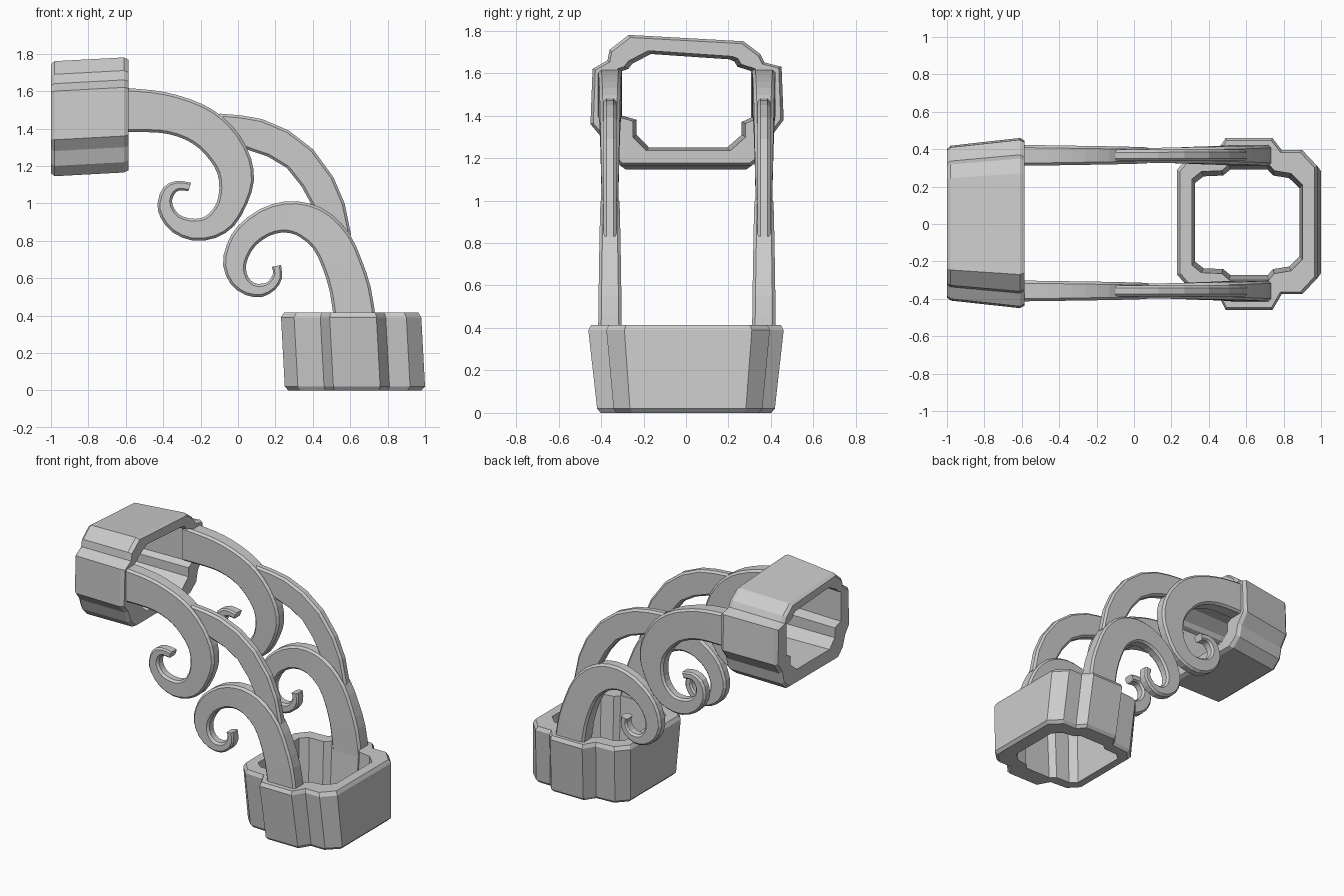
import bpy, bmesh
from mathutils import Vector

if "Cube" in bpy.data.objects:
    bpy.data.objects.remove(bpy.data.objects["Cube"])


def loft(name, rings, loop):
    """Skin equal-length rings of points; loop joins last ring to first, else caps the ends."""
    bm = bmesh.new()
    vs = [[bm.verts.new(p) for p in r] for r in rings]
    n, m = len(rings[0]), len(rings)
    for i in range(m if loop else m - 1):
        a, b = vs[i], vs[(i + 1) % m]
        for j in range(n):
            k = (j + 1) % n
            bm.faces.new((a[j], a[k], b[k], b[j]))
    if not loop:
        bm.faces.new(vs[0])
        bm.faces.new(vs[-1])
    bmesh.ops.recalc_face_normals(bm, faces=bm.faces)
    me = bpy.data.meshes.new(name)
    bm.to_mesh(me)
    bm.free()
    ob = bpy.data.objects.new(name, me)
    bpy.context.collection.objects.link(ob)
    return ob


def scaled(pts, c, su, sv, du=0.0):
    return [(c[0] + (u - c[0]) * su + du, c[1] + (v - c[1]) * sv) for u, v in pts]


def collar(name, outer, inner_near, inner_far, c, shift, place):
    """Hollow socket: u is the in-plane direction, v is across (y), t runs far end 0 to mouth 0.41."""
    far = scaled(outer, c, 1, 0.91, shift)
    mid = (c[0] + shift, c[1])
    levels = [(inner_far, 0.0), (scaled(far, mid, 0.95, 0.96), 0.0), (far, 0.02),
              (outer, 0.39), (scaled(outer, c, 0.96, 0.97), 0.415), (inner_near, 0.415)]
    loft(name, [[place(u, v, t) for u, v in pts] for pts, t in levels], True)


def both_sides(half):
    return half + [(u, -v + (0.02 if v < 0.45 else 0)) for u, v in reversed(half)]


# Standing lower collar: (x, y) outline
low_out = both_sides([(.23, .29), (.30, .37), (.44, .38), (.49, .46),
                      (.74, .46), (.79, .395), (.90, .395), (.98, .31)])
low_in = both_sides([(.31, .24), (.36, .28), (.47, .285), (.51, .32),
                     (.72, .32), (.75, .285), (.84, .27), (.90, .21)])
lc = (.61, 0)
collar("lower_collar", low_out, low_in, scaled(low_in, lc, .95, .91), lc, 0.02,
       lambda u, v, t: (u, v, t))

# Sideways upper collar: (z, y) outline
up_out = [(1.165, .31), (1.22, .38), (1.30, .40), (1.38, .46),
          (1.63, .45), (1.65, .37), (1.69, .35), (1.75, .27),
          (1.78, -.27), (1.71, -.36), (1.66, -.37), (1.62, -.44),
          (1.36, -.45), (1.30, -.40), (1.22, -.37), (1.165, -.31)]
up_in = [(1.25, .20), (1.31, .27), (1.37, .27), (1.39, .315),
         (1.61, .315), (1.63, .25), (1.655, .235), (1.665, .21),
         (1.69, -.17), (1.645, -.26), (1.62, -.28), (1.61, -.31),
         (1.40, -.31), (1.38, -.24), (1.31, -.24), (1.25, -.18)]
uc = (1.47, 0)
collar("upper_collar", up_out, scaled(up_in, uc, 1.07, 1.04), scaled(up_in, uc, 1, .97), uc, -0.02,
       lambda u, v, t: (-1 + t, v, u))


def smooth(pts, cuts=2):
    """Catmull-Rom refinement of a point list."""
    p = [Vector(q) for q in pts]
    p = [p[0] * 2 - p[1]] + p + [p[-1] * 2 - p[-2]]
    out = []
    for a, b, c, d in zip(p, p[1:], p[2:], p[3:]):
        for k in range(cuts):
            t = k / cuts
            out.append(0.5 * (2 * b + (c - a) * t + (2 * a - 5 * b + 4 * c - d) * t * t
                              + (3 * b - a - 3 * c + d) * t ** 3))
    return out + [p[-2]]


def strap(name, pairs, y, h0, h1, cuts=2):
    """Flat bar with chamfered edges; each row is outer x, z, inner x, z."""
    rows = smooth(pairs, cuts)
    rings = []
    for i, r in enumerate(rows):
        h = h0 + (h1 - h0) * min(1, 1.8 * i / (len(rows) - 1))
        o, n = Vector((r[0], r[1])), Vector((r[2], r[3]))
        d = n - o
        c = min(0.014, d.length * 0.2)
        e = d.normalized() * c
        sec = [(o, c - h), (o, h - c), (o + e, h), (n - e, h),
               (n, h - c), (n, c - h), (n - e, -h), (o + e, -h)]
        rings.append([(p.x, y + w, p.y) for p, w in sec])
    loft(name, rings, False)


upper_scroll = [
    (-.65, 1.62, -.65, 1.38), (-.46, 1.605, -.47, 1.38), (-.33, 1.58, -.37, 1.37),
    (-.19, 1.53, -.28, 1.34), (-.08, 1.46, -.21, 1.295), (.01, 1.36, -.15, 1.23),
    (.07, 1.24, -.11, 1.16), (.085, 1.12, -.10, 1.08), (.05, 1.0, -.115, 1.0),
    (-.02, .88, -.155, .945), (-.12, .815, -.20, .92), (-.24, .80, -.26, .92),
    (-.35, .845, -.315, .94), (-.415, .925, -.345, .98), (-.43, 1.0, -.352, 1.02),
    (-.40, 1.085, -.335, 1.055), (-.33, 1.12, -.31, 1.07), (-.25, 1.11, -.265, 1.065)]

lower_scroll = [
    (.74, .36, .515, .36), (.71, .55, .49, .53), (.66, .70, .45, .66),
    (.60, .83, .40, .76), (.50, .94, .33, .82), (.38, 1.0, .28, .84),
    (.25, 1.01, .23, .843), (.12, .97, .165, .825), (.0, .88, .095, .775),
    (-.06, .78, .055, .71), (-.08, .67, .042, .655), (-.04, .57, .055, .605),
    (.04, .51, .085, .575), (.13, .50, .12, .57), (.20, .54, .16, .58),
    (.235, .60, .188, .625), (.23, .67, .18, .66)]

bridge = [
    (-.10, 1.48, -.07, 1.36), (.02, 1.47, -.01, 1.31), (.13, 1.45, .07, 1.28),
    (.27, 1.39, .16, 1.25), (.40, 1.29, .26, 1.19), (.51, 1.14, .34, 1.09),
    (.57, 1.0, .40, .98), (.605, .83, .48, .86)]

# Side brackets: two scrolls and a bridging arc on each side
for side, y in (("back", .367), ("front", -.358)):
    strap("upper_scroll_" + side, upper_scroll, y, .056, .036)
    strap("lower_scroll_" + side, lower_scroll, y, .056, .036)
    strap("bridge_arc_" + side, bridge, y, .03, .031, 1)
